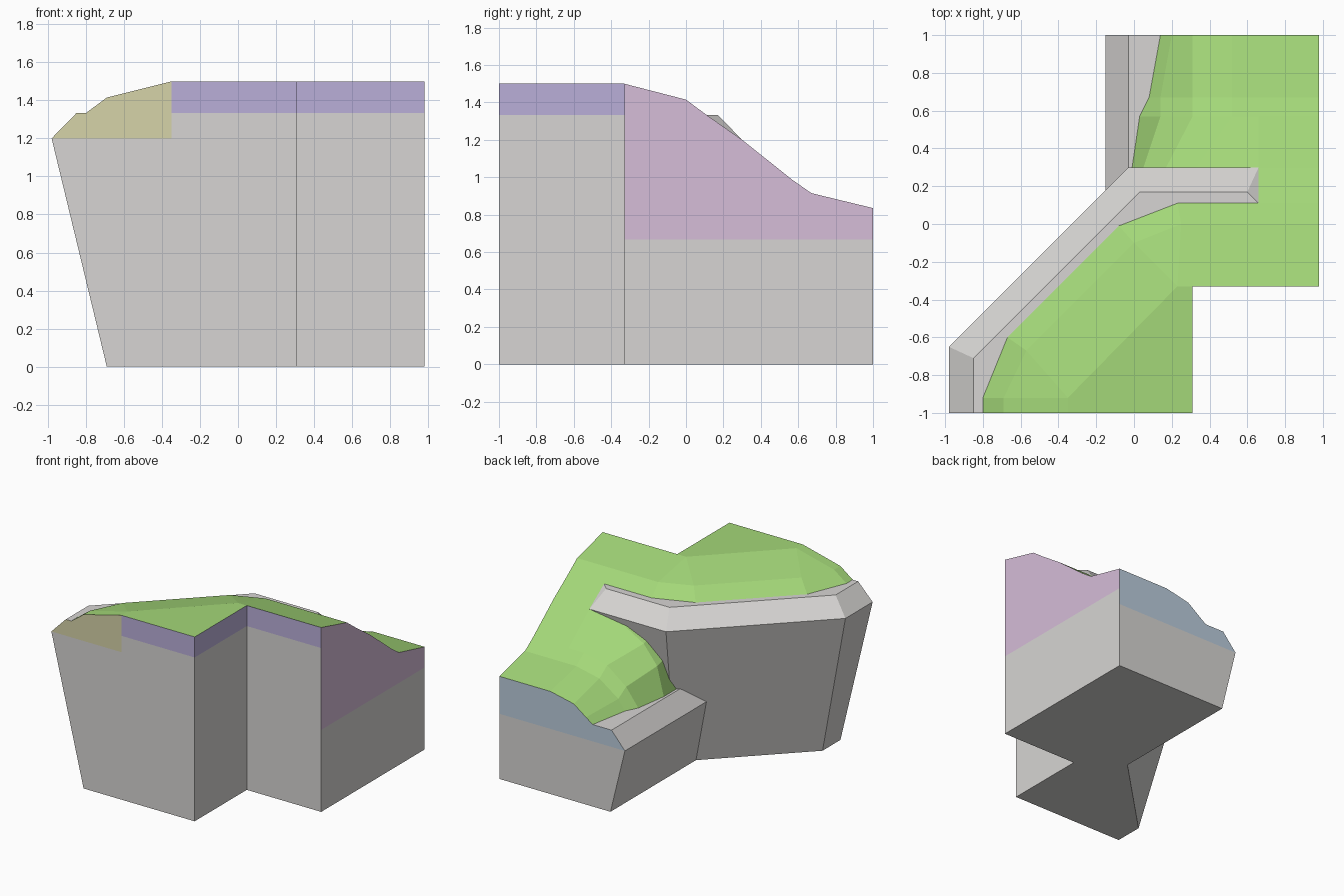
import bpy
import bmesh
from mathutils import Vector

default_cube = bpy.data.objects.get("Cube")
if default_cube:
    bpy.data.objects.remove(default_cube, do_unlink=True)


def linear(channel):
    value = channel / 255
    return value / 12.92 if value < 0.04 else ((value + 0.055) / 1.055) ** 2.4


def make_material(name, red, green, blue):
    material = bpy.data.materials.new(name)
    colour = (linear(red), linear(green), linear(blue), 1)
    material.diffuse_color = colour
    material.use_nodes = True
    shader = material.node_tree.nodes["Principled BSDF"]
    shader.inputs["Base Color"].default_value = colour
    shader.inputs["Roughness"].default_value = 0.9
    return material


stone = make_material("stone grey", 215, 213, 211)
grass = make_material("grass green", 163, 215, 120)
purple = make_material("seam purple", 186, 175, 217)
yellow = make_material("seam yellow", 214, 211, 168)
pink = make_material("seam pink", 214, 189, 216)
blue = make_material("seam blue", 187, 205, 220)

UP, FRONT, BACK, SIDE = (0, 0, 1), (0, -1, 0), (0, 1, 0), (1, 0, 0)
OUTER = (-1, 1, 0)


def build(name, material, polygons, outward):
    """Make an object from polygons, turning each one to face outward."""
    bm = bmesh.new()
    for polygon in polygons:
        corners = [p for i, p in enumerate(polygon) if p != polygon[i - 1]]
        if len(corners) < 3:
            continue
        face = bm.faces.new([bm.verts.new(p) for p in corners])
        face.normal_update()
        if face.normal.dot(Vector(outward)) < 0:
            face.normal_flip()
    bmesh.ops.remove_doubles(bm, verts=bm.verts, dist=0.0005)
    mesh = bpy.data.meshes.new(name)
    bm.to_mesh(mesh)
    bm.free()
    mesh.materials.append(material)
    thing = bpy.data.objects.new(name, mesh)
    bpy.context.collection.objects.link(thing)
    return thing


def level(height, *points):
    return [(x, y, height) for x, y in points]


def strip(lower, upper):
    return [[lower[i], lower[i + 1], upper[i + 1], upper[i]]
            for i in range(len(lower) - 1)]


def across(y, *points):
    return [(x, y, z) for x, z in points]


def along(x, *points):
    return [(x, y, z) for y, z in points]


# Main heights and plan limits
BRIM, LIP, SHOULDER, TOP = 1.2, 1.333, 1.415, 1.5
LOW_BRIM, LOW_LIP, LOW_TOP = 0.53, 0.667, 0.835
EAST, NOTCH_X, NOTCH_Y = 0.98, 0.31, -0.33

# Contours of the high cliff, from foot to plateau
toe = level(0, (-.69, -1), (-.69, -.77), (.09, .01), (.66, .01))
brim = level(BRIM, (-.98, -1), (-.98, -.65), (-.03, .3), (.66, .3))
lip = level(LIP, (-.85, -1), (-.85, -.71), (.03, .17), (.6, .17))
rim = level(LIP, (-.8, -1), (-.8, -.92), (-.67, -.6), (-.08, -.01),
            (.23, .11), (.66, .11), (EAST, .11))
shoulder = level(SHOULDER, (-.69, -1), (-.69, -.92), (-.57, -.67), (0, -.1),
                 (.25, 0), (.66, 0), (EAST, 0))
plateau = level(TOP, (-.35, -1), (-.35, -.92), (-.35, -.92), (.23, NOTCH_Y),
                (.23, NOTCH_Y), (.66, NOTCH_Y), (EAST, NOTCH_Y))

# High cliff wall and its bevelled stone lip
build("cliff_wall", stone, strip(toe, brim), OUTER)
build("cliff_lip_bevel", stone, strip(brim, lip), UP)
build("cliff_lip_top", stone, [lip + rim[-2::-1]], UP)
build("cliff_lip_end", stone, [[lip[-1], rim[-2], brim[-1]]], (1, 1, 1))

# Grass on the plateau and its rounded shoulder
flat = plateau[:2] + level(TOP, (.23, NOTCH_Y), (NOTCH_X, NOTCH_Y), (NOTCH_X, -1))
build("plateau_grass", grass,
      [flat] + strip(rim, shoulder) + strip(shoulder, plateau), UP)

# Grass ramp lofted through cross sections down to the back
ramp = [
    across(.11, (-.01, LOW_LIP), (.05, .95), (.17, 1.1), (.33, 1.19),
           (.66, LIP), (EAST, LIP)),
    across(.3, (-.01, LOW_LIP), (.05, .9), (.17, 1.05), (.33, 1.14),
           (.66, BRIM), (EAST, BRIM)),
    across(.57, (.03, LOW_LIP), (.14, .81), (.31, .94), (.52, .985),
           (.66, .985), (EAST, .985)),
    across(.67, (.08, LOW_LIP), (.14, .75), (.31, .87), (.52, .915),
           (.66, .915), (EAST, .915)),
    across(1, (.14, LOW_LIP), (.2, .71), (.31, .79), (.52, LOW_TOP),
           (.66, LOW_TOP), (EAST, LOW_TOP)),
]
build("ramp_grass", grass,
      [quad for a, b in zip(ramp, ramp[1:]) for quad in strip(a, b)], UP)

# Low stone bench beside the ramp
low_toe = level(0, (-.02, -.1), (-.02, 1))
low_brim = level(LOW_BRIM, (-.15, -.1), (-.15, 1))
low_lip = level(LOW_LIP, (-.03, .1), (-.03, 1))
build("bench_wall", stone, strip(low_toe, low_brim), OUTER)
build("bench_bevel", stone, strip(low_brim, low_lip), UP)
build("bench_top", stone, [low_lip + [row[0] for row in reversed(ramp)]], UP)

# Front cut: stone below, yellow and purple seam bands above
build("front_stone", stone,
      [across(-1, (-.69, 0), (NOTCH_X, 0), (NOTCH_X, LIP), (-.35, LIP),
              (-.35, BRIM), (-.98, BRIM))], FRONT)
build("front_yellow_seam", yellow,
      [[brim[0], lip[0], rim[0], shoulder[0], plateau[0], (-.35, -1, BRIM)]], FRONT)


def panel(make, place, start, end, low, high):
    return [make(place, (start, low), (end, low), (end, high), (start, high))]


# Purple bands and stone around the notch
build("front_purple_seam", purple,
      panel(across, -1, -.35, NOTCH_X, LIP, TOP), FRONT)
for band, material, low, high in (("stone", stone, 0, LIP),
                                  ("purple_seam", purple, LIP, TOP)):
    build("notch_side_" + band, material,
          panel(along, NOTCH_X, -1, NOTCH_Y, low, high), SIDE)
    build("notch_front_" + band, material,
          panel(across, NOTCH_Y, NOTCH_X, EAST, low, high), FRONT)

# Side cut with pink band following the ramp
build("side_stone", stone, panel(along, EAST, NOTCH_Y, 1, 0, LOW_LIP), SIDE)
build("side_pink_seam", pink,
      [along(EAST, (1, LOW_LIP), (NOTCH_Y, LOW_LIP)) + [plateau[-1], shoulder[-1]]
       + [row[-1] for row in ramp]], SIDE)

# Back cut with blue band under the ramp end
build("back_stone", stone,
      [across(1, (EAST, 0), (-.02, 0), (-.15, LOW_BRIM), (EAST, LOW_BRIM))], BACK)
build("back_blue_seam", blue,
      [[low_brim[1], low_lip[1]] + ramp[-1] + [(EAST, 1, LOW_BRIM)]], BACK)

# Underside
build("underside", stone,
      [toe[:2] + low_toe + level(0, (EAST, 1), (EAST, NOTCH_Y),
                                 (NOTCH_X, NOTCH_Y), (NOTCH_X, -1))], (0, 0, -1))
